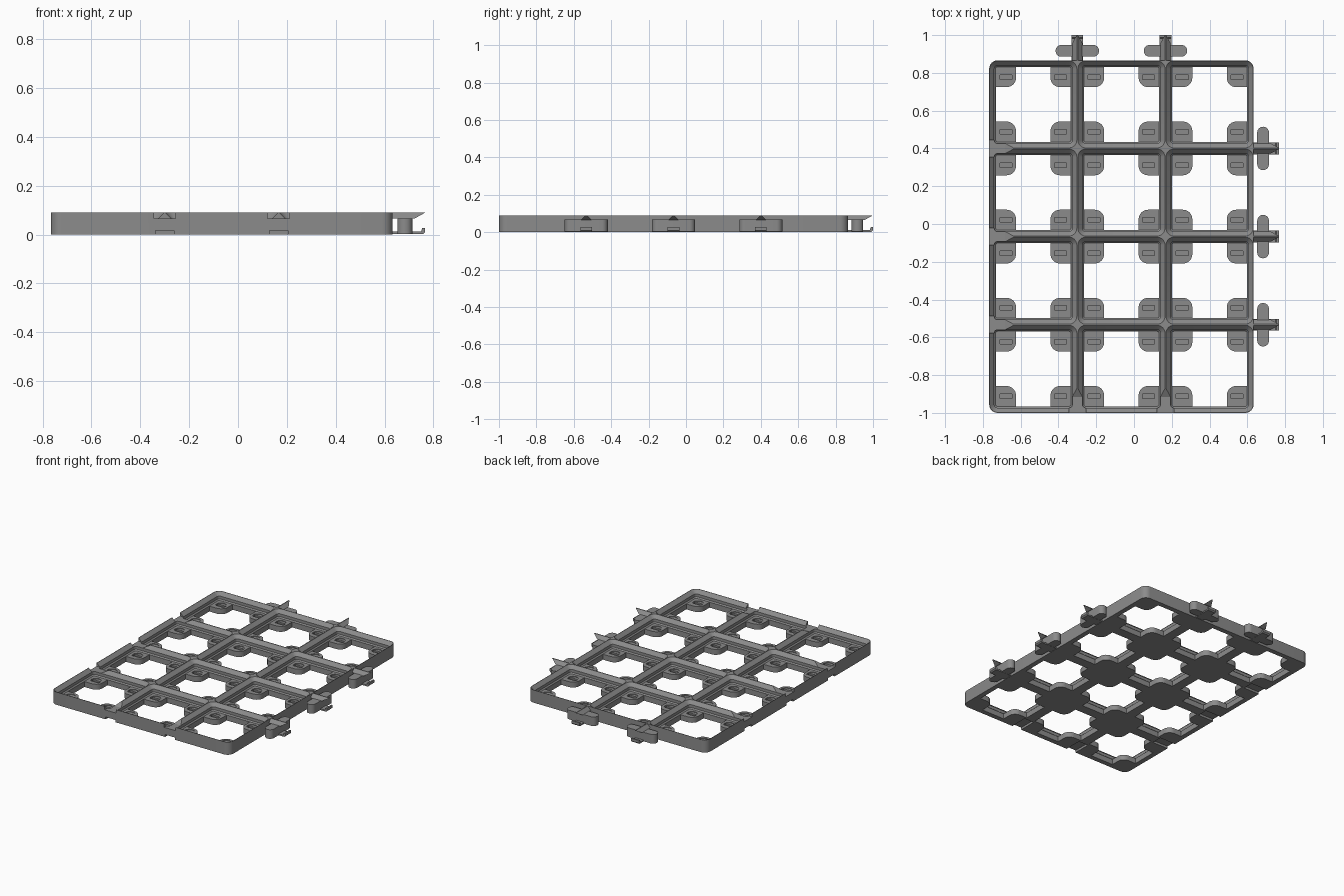
import bpy, bmesh, math
from mathutils import Matrix, Vector

if "Cube" in bpy.data.objects:
    bpy.data.objects.remove(bpy.data.objects["Cube"])

P = 1.4 / 3              # cell pitch
MM = P / 42              # one profile unit
H = 0.09                 # frame height
X0, Y0 = -0.7667, -1.0   # front left corner
X1, Y1 = X0 + 3 * P, Y0 + 4 * P
FLOOR = H - 4.65 * MM    # top of the corner pads

grey = bpy.data.materials.new("mid_grey")
grey.diffuse_color = (0.26, 0.26, 0.26, 1)
grey.use_nodes = True
grey.node_tree.nodes["Principled BSDF"].inputs["Base Color"].default_value = grey.diffuse_color


def loft(bm, rings, M=Matrix()):
    """Closed solid through rings with equal point counts."""
    vs = [[bm.verts.new(M @ Vector(p)) for p in r] for r in rings]
    n = len(vs[0])
    for a, b in zip(vs, vs[1:]):
        for i in range(n):
            bm.faces.new((a[i], a[(i + 1) % n], b[(i + 1) % n], b[i]))
    bm.faces.new(vs[0][::-1])
    bm.faces.new(vs[-1])


def prism(bm, outline, z0, z1, M=Matrix()):
    loft(bm, [[(x, y, z) for x, y in outline] for z in (z0, z1)], M)


def box(bm, a, b, M=Matrix()):
    prism(bm, [(a[0], a[1]), (b[0], a[1]), (b[0], b[1]), (a[0], b[1])], a[2], b[2], M)


def rounded(hx, hy, r, seg=6):
    pts = []
    for k, (sx, sy) in enumerate(((1, 1), (-1, 1), (-1, -1), (1, -1))):
        for i in range(seg + 1):
            t = math.pi / 2 * (k + i / seg)
            pts.append((sx * (hx - r) + r * math.cos(t), sy * (hy - r) + r * math.sin(t)))
    return pts


def finish(bm, name):
    bmesh.ops.recalc_face_normals(bm, faces=bm.faces)
    me = bpy.data.meshes.new(name)
    bm.to_mesh(me)
    bm.free()
    ob = bpy.data.objects.new(name, me)
    bpy.context.collection.objects.link(ob)
    me.materials.append(grey)
    return ob


def cut(ob, bm):
    """Subtract the solids in bm from ob."""
    tool = finish(bm, "cutter")
    tool.hide_render = True
    mod = ob.modifiers.new("cut", 'BOOLEAN')
    mod.operation, mod.solver, mod.object = 'DIFFERENCE', 'EXACT', tool
    me = bpy.data.meshes.new_from_object(ob.evaluated_get(bpy.context.evaluated_depsgraph_get()))
    ob.modifiers.clear()
    ob.data = me
    bpy.data.objects.remove(tool)


def smooth(ob):
    bpy.ops.object.select_all(action='DESELECT')
    ob.select_set(True)
    bpy.context.view_layer.objects.active = ob
    bpy.ops.object.shade_smooth_by_angle(angle=math.radians(25))


cells = [(X0 + (i + .5) * P, Y0 + (j + .5) * P) for i in range(3) for j in range(4)]

# Frame blank with rounded corners
bm = bmesh.new()
prism(bm, rounded(1.5 * P, 2 * P, 4 * MM), 0, H,
      Matrix.Translation(((X0 + X1) / 2, (Y0 + Y1) / 2, 0)))
frame = finish(bm, "grid_frame")

# Stepped, chamfered seat in every cell: (height below rim, inset)
steps = [(4.65, 3.1), (3.95, 2.4), (2.15, 2.4), (0, 0.25), (-1, 0.25)]
bm = bmesh.new()
for cx, cy in cells:
    rings = []
    for d, inset in steps:
        h = (21 - inset) * MM
        rings.append([(cx + x, cy + y, H - d * MM)
                      for x, y in rounded(h, h, (4 - inset) * MM)])
    loft(bm, rings)
cut(frame, bm)

# Cross-shaped opening that leaves four rounded corner pads
outer, inner, rad = 17.85 * MM, 8.2 * MM, 4.5 * MM
quarter = [(outer, inner)]
for i in range(9):
    t = math.pi * 1.5 - math.pi / 2 * i / 8
    quarter.append((inner + rad + rad * math.cos(t), inner + rad + rad * math.sin(t)))
quarter.append((inner, outer))
cross = []
for k in range(4):
    c, s = round(math.cos(k * math.pi / 2)), round(math.sin(k * math.pi / 2))
    cross += [(c * x - s * y, s * x + c * y) for x, y in quarter]
bm = bmesh.new()
for cx, cy in cells:
    prism(bm, cross, -0.02, FLOOR + 0.006, Matrix.Translation((cx, cy, 0)))
cut(frame, bm)

# Round recess on each pad, then a deeper slot across it
pads = [(cx + sx * 13 * MM, cy + sy * 13 * MM)
        for cx, cy in cells for sx in (-1, 1) for sy in (-1, 1)]
bm = bmesh.new()
for x, y in pads:
    prism(bm, rounded(0.035, 0.035, 0.0349), FLOOR - 0.004, FLOOR + 0.004,
          Matrix.Translation((x, y, 0)))
cut(frame, bm)
bm = bmesh.new()
for x, y in pads:
    box(bm, (x - 0.032, y - 0.012, FLOOR - 0.015), (x + 0.032, y + 0.012, FLOOR + 0.003))
cut(frame, bm)


def edge_frames(x, y):
    """Local frames with +x pointing along each grid line, placed on an edge."""
    side = [Matrix.Translation((x, Y0 + j * P, 0)) for j in (1, 2, 3)]
    turn = Matrix.Rotation(math.pi / 2, 4, 'Z')
    return side + [Matrix.Translation((X0 + i * P, y, 0)) @ turn for i in (1, 2)]


# Latch notches on the left and front edges, above and below
bm = bmesh.new()
notch = [(-0.02, 0.066), (0.085, 0.066), (0.13, 0.0905), (0.13, 0.12), (-0.02, 0.12)]
for M in edge_frames(X0, Y0):
    loft(bm, [[(u, v, z) for u, z in notch] for v in (-0.045, 0.045)], M)
    box(bm, (-0.02, -0.038, -0.02), (0.125, 0.038, 0.016), M)
cut(frame, bm)
smooth(frame)

# Latches on the right and back edges
for n, M in enumerate(edge_frames(X1, Y1)):
    # Oblong post
    bm = bmesh.new()
    prism(bm, rounded(0.031, 0.115, 0.0305), 0.003, 0.067, M @ Matrix.Translation((0.05, 0, 0)))
    smooth(finish(bm, f"latch_post_{n + 1}"))
    # Ridge-topped upper tongue with an undercut tip
    bm = bmesh.new()
    sec = [(-0.027, 0.066), (0.027, 0.066), (0.003, H), (-0.003, H)]
    loft(bm, [[(-0.003, v, z) for v, z in sec],
              [(0.09 if z < H else 0.1333, v, z) for v, z in sec]], M)
    finish(bm, f"latch_tongue_{n + 1}")
    # Lower strip with an upturned hook
    bm = bmesh.new()
    hook = [(-0.003, 0.002), (0.125, 0.002), (0.1333, 0.010), (0.1333, 0.028),
            (0.122, 0.028), (0.116, 0.012), (-0.003, 0.012)]
    loft(bm, [[(u, v, z) for u, z in hook] for v in (-0.031, 0.031)], M)
    finish(bm, f"latch_hook_{n + 1}")
